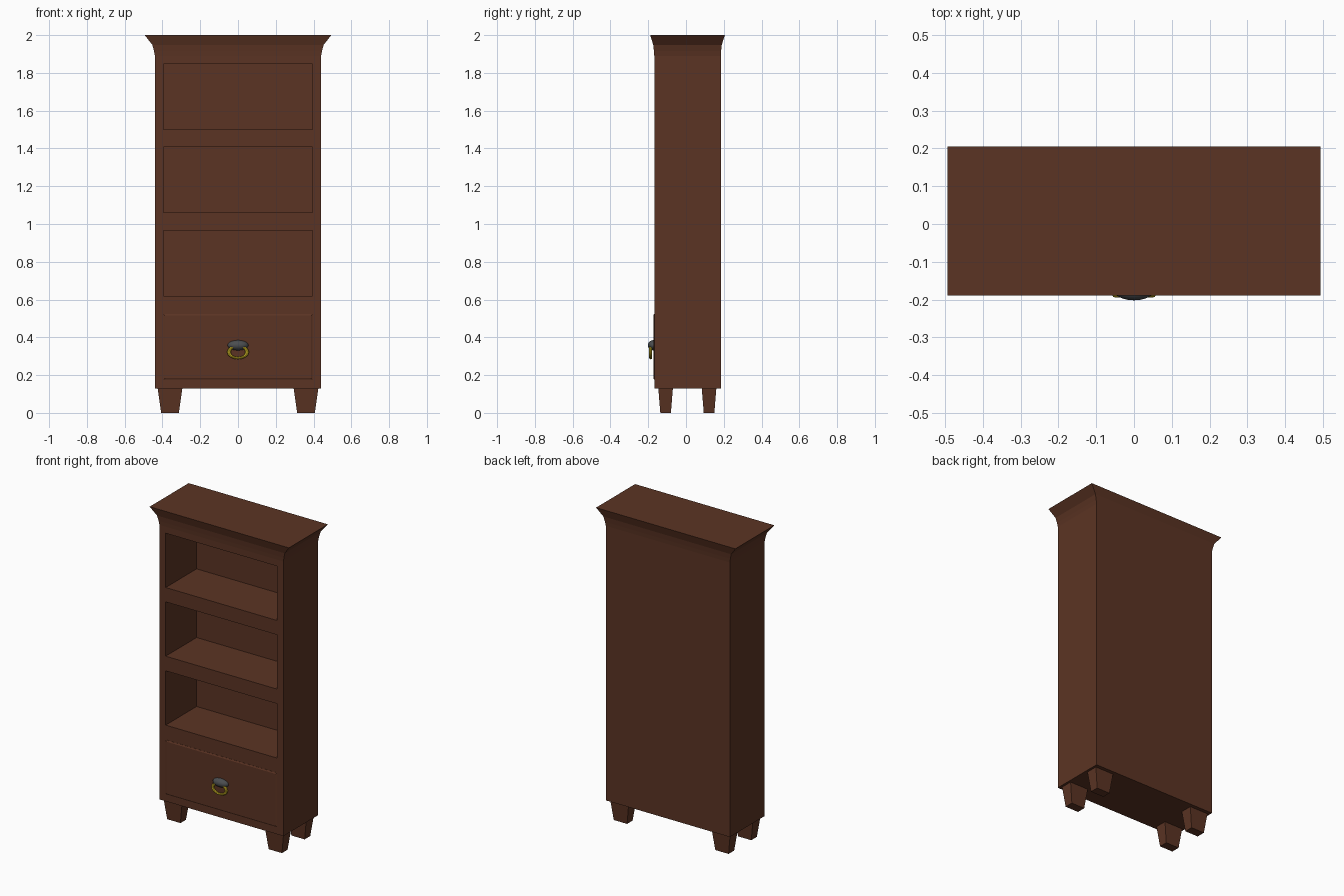
import bpy, bmesh, math
from mathutils import Matrix

if "Cube" in bpy.data.objects:
    bpy.data.objects.remove(bpy.data.objects["Cube"], do_unlink=True)


def material(name, rgb):
    m = bpy.data.materials.new(name)
    m.use_nodes = True
    m.diffuse_color = (*rgb, 1)
    m.node_tree.nodes["Principled BSDF"].inputs["Base Color"].default_value = (*rgb, 1)
    return m


WOOD = material("dark wood", (0.105, 0.034, 0.017))
IRON = material("dark iron", (0.07, 0.075, 0.08))
BRASS = material("brass", (0.65, 0.49, 0.02))


def make(name, bm, mat):
    bmesh.ops.recalc_face_normals(bm, faces=bm.faces)
    mesh = bpy.data.meshes.new(name)
    bm.to_mesh(mesh)
    bm.free()
    mesh.materials.append(mat)
    ob = bpy.data.objects.new(name, mesh)
    bpy.context.collection.objects.link(ob)
    return ob


def loft(bm, rings):
    """Skin a closed solid through matching rings of points."""
    rows = [[bm.verts.new(p) for p in ring] for ring in rings]
    for a, b in zip(rows, rows[1:]):
        for i in range(len(a)):
            j = (i + 1) % len(a)
            bm.faces.new((a[i], a[j], b[j], b[i]))
    bm.faces.new(rows[0])
    bm.faces.new(rows[-1])


def rect(cx, cy, hx, hy, z):
    return [(cx + sx * hx, cy + sy * hy, z)
            for sx, sy in ((-1, -1), (1, -1), (1, 1), (-1, 1))]


HX, HY, CY = 0.44, 0.176, 0.008      # cabinet half width, half depth, centre
FRONT = CY - HY
OPEN_X, OPEN_H, BACK = 0.395, 0.348, 0.145

# Carcass with flared crown moulding
bm = bmesh.new()
profile = [(0.13, 1), (1.89, 1), (1.915, 1.01), (1.948, 1.03), (2.0, 1.122)]
loft(bm, [rect(0, CY, HX * s, HY * s, z) for z, s in profile])

# Front panel is split into stiles, rails and openings
front = [f for f in bm.faces
         if all(abs(v.co.y - FRONT) < 0.001 for v in f.verts)]
cuts_z = [z for base in (0.618, 1.06, 1.5) for z in (base, base + OPEN_H)]
planes = [((x, 0, 0), (1, 0, 0)) for x in (-OPEN_X, OPEN_X)]
planes += [((0, 0, z), (0, 0, 1)) for z in cuts_z]
for co, no in planes:
    geom = list({e for f in front for e in f.edges}) + front
    geom += list({v for f in front for v in f.verts})
    bmesh.ops.bisect_plane(bm, geom=geom, plane_co=co, plane_no=no)
    front = [f for f in bm.faces
             if all(abs(v.co.y - FRONT) < 0.001 for v in f.verts)]

# Shelf bays are pushed back into the carcass
for base in (0.618, 1.06, 1.5):
    bay = [f for f in bm.faces
           if all(abs(v.co.y - FRONT) < 0.001 for v in f.verts)
           and abs(f.calc_center_median().x) < 0.1
           and base < f.calc_center_median().z < base + OPEN_H]
    out = bmesh.ops.extrude_face_region(bm, geom=bay)["geom"]
    bmesh.ops.translate(bm, vec=(0, BACK - FRONT, 0),
                        verts=[v for v in out if isinstance(v, bmesh.types.BMVert)])
    bmesh.ops.delete(bm, geom=[f for f in bay if f.is_valid], context='FACES')
make("bookcase_carcass", bm, WOOD)

# Drawer front with chamfered edge
bm = bmesh.new()
steps = [(FRONT + 0.01, 0), (FRONT - 0.001, 0), (FRONT - 0.005, 0.008)]
loft(bm, [[(x, y, 0.35 + z) for x, _, z in
           [(sx * (OPEN_X - i), 0, sz * (0.174 - i))
            for sx, sz in ((-1, -1), (1, -1), (1, 1), (-1, 1))]]
          for y, i in steps])
make("drawer_front", bm, WOOD)

# Tapered feet
for side, x in (("right", -0.36), ("left", 0.36)):
    for end, y in (("front", -0.108), ("back", 0.122)):
        bm = bmesh.new()
        loft(bm, [rect(x, y, 0.047, 0.028, 0), rect(x, y, 0.066, 0.039, 0.135)])
        make(f"{end}_{side}_foot", bm, WOOD)

# Drawer knob: flattened dome
bm = bmesh.new()
bmesh.ops.create_uvsphere(bm, u_segments=20, v_segments=12, radius=1,
                          matrix=Matrix.Translation((0, -0.173, 0.358))
                          @ Matrix.Diagonal((0.055, 0.029, 0.027, 1)))
knob = make("drawer_knob", bm, IRON)

# Oval ring pull hanging under the knob
bpy.ops.mesh.primitive_torus_add(major_radius=0.048, minor_radius=0.010,
                                 major_segments=24, minor_segments=8,
                                 location=(0, -0.187, 0.322),
                                 rotation=(math.pi / 2, 0, 0))
ring = bpy.context.object
ring.name = "ring_pull"
ring.scale = (1, 0.66, 0.8)
ring.data.materials.append(BRASS)

for ob in (knob, ring):
    bpy.ops.object.select_all(action='DESELECT')
    ob.select_set(True)
    bpy.context.view_layer.objects.active = ob
    bpy.ops.object.shade_smooth_by_angle(angle=math.radians(40))
